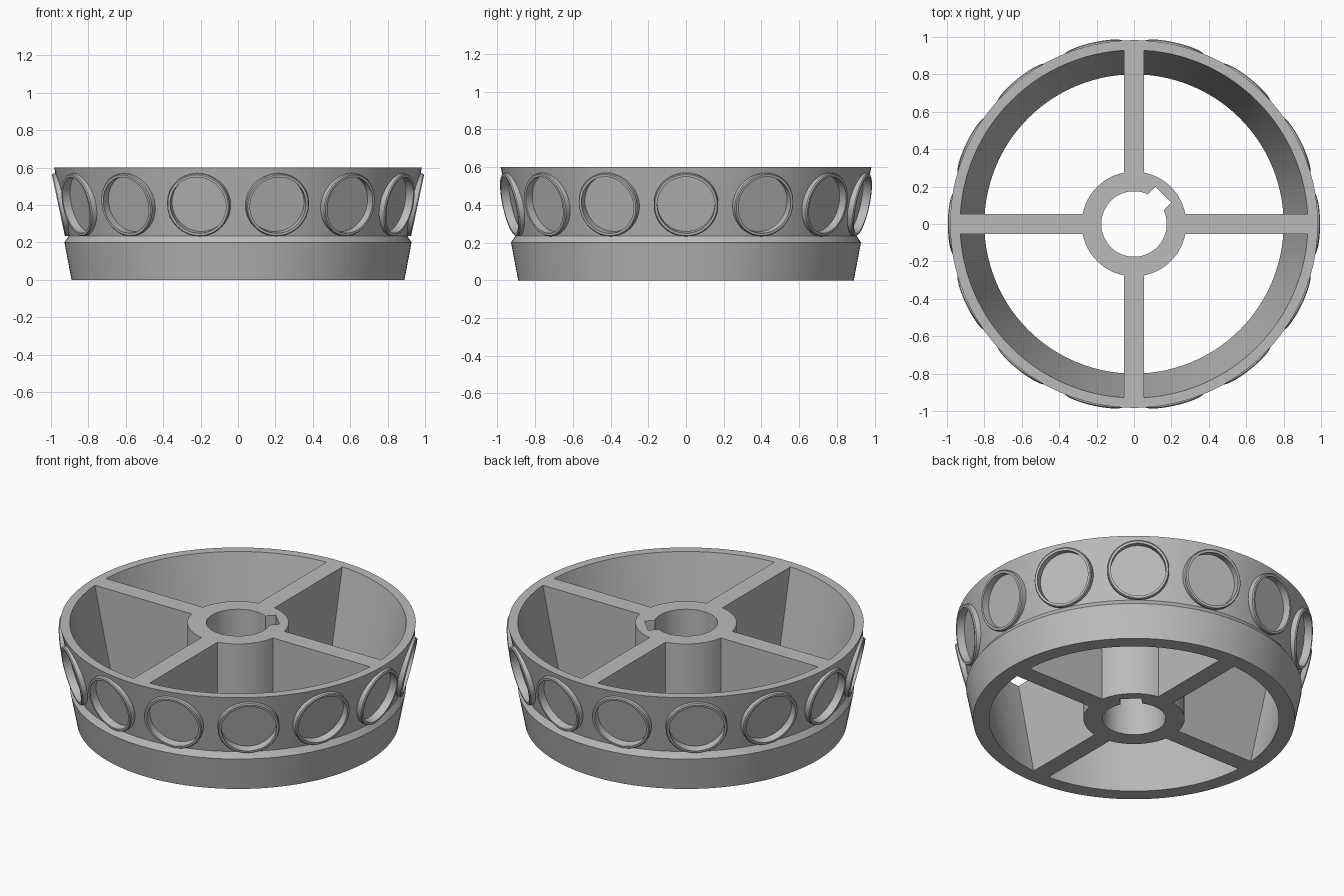
import bpy
import bmesh
from math import cos, sin, pi, radians
from mathutils import Matrix

cube = bpy.data.objects.get("Cube")
if cube:
    bpy.data.objects.remove(cube, do_unlink=True)

HEIGHT = 0.6
RING_COUNT = 14
TILT = radians(12)

grey = bpy.data.materials.new("plain grey")
grey.use_nodes = True
grey.diffuse_color = (0.5, 0.5, 0.5, 1)
grey.node_tree.nodes["Principled BSDF"].inputs["Base Color"].default_value = (0.5, 0.5, 0.5, 1)


def make_object(name, bm, matrix=Matrix()):
    bmesh.ops.recalc_face_normals(bm, faces=bm.faces)
    mesh = bpy.data.meshes.new(name)
    bm.to_mesh(mesh)
    bm.free()
    mesh.materials.append(grey)
    obj = bpy.data.objects.new(name, mesh)
    obj.matrix_world = matrix
    bpy.context.collection.objects.link(obj)
    return obj


def lathe(name, profile, segments, hollow=False, matrix=Matrix()):
    """Spin (radius, z) points; hollow closes the profile, otherwise cap both ends."""
    bm = bmesh.new()
    loops = [[bm.verts.new((r * cos(2 * pi * i / segments), r * sin(2 * pi * i / segments), z))
              for i in range(segments)] for r, z in profile]
    pairs = list(zip(loops, loops[1:]))
    if hollow:
        pairs.append((loops[-1], loops[0]))
    else:
        bm.faces.new(loops[0])
        bm.faces.new(loops[-1])
    for a, b in pairs:
        for i in range(segments):
            j = (i + 1) % segments
            bm.faces.new((a[i], a[j], b[j], b[i]))
    return make_object(name, bm, matrix)


def box(name, size, matrix):
    bm = bmesh.new()
    bmesh.ops.create_cube(bm, size=1)
    bmesh.ops.scale(bm, vec=size, verts=bm.verts)
    return make_object(name, bm, matrix)


def cut(target, cutter):
    mod = target.modifiers.new("cut", 'BOOLEAN')
    mod.operation = 'DIFFERENCE'
    mod.solver = 'EXACT'
    mod.object = cutter
    with bpy.context.temp_override(object=target, active_object=target):
        bpy.ops.object.modifier_apply(modifier=mod.name)
    bpy.data.objects.remove(cutter, do_unlink=True)


def smooth(obj):
    bpy.ops.object.select_all(action='DESELECT')
    obj.select_set(True)
    bpy.context.view_layer.objects.active = obj
    bpy.ops.object.shade_smooth_by_angle(angle=radians(25))


# Solid wheel with a lower band, a small ledge and a flared upper band
wheel = lathe("spoked_wheel", [(0.89, 0), (0.928, 0.2), (0.905, 0.235), (0.983, HEIGHT)], 112)

# Tapered opening, leaving the four spokes and the hub standing
slope = (0.93 - 0.80) / HEIGHT
opening = lathe("opening_cutter", [(0.80 - 0.1 * slope, -0.1), (0.93 + 0.1 * slope, HEIGHT + 0.1)], 112)
middle = Matrix.Translation((0, 0, HEIGHT / 2))
for turn in (0, pi / 2):
    cut(opening, box("spoke_space", (3, 0.108, 2), middle @ Matrix.Rotation(turn, 4, 'Z')))
cut(opening, lathe("hub_space", [(0.28, -1), (0.28, 2)], 64))
cut(wheel, opening)

# Axle bore with a keyway
cut(wheel, lathe("bore_cutter", [(0.175, -0.1), (0.175, HEIGHT + 0.1)], 64))
cut(wheel, box("keyway_cutter", (0.125, 0.12, 2),
               middle @ Matrix.Rotation(pi / 4, 4, 'Z') @ Matrix.Translation((0.16, 0, 0))))

# Round pockets with raised rims around the upper band
for n in range(RING_COUNT):
    place = (Matrix.Rotation(2 * pi * n / RING_COUNT, 4, 'Z')
             @ Matrix.Translation((0.941, 0, 0.403))
             @ Matrix.Rotation(pi / 2 + TILT, 4, 'Y'))
    cut(wheel, lathe("pocket_cutter", [(0.16, -0.025), (0.16, 0.1)], 48, matrix=place))
    rim = lathe(f"pocket_rim_{n + 1}", [(0.153, -0.03), (0.171, -0.03), (0.171, 0.014),
                                        (0.166, 0.02), (0.153, 0.02)], 48, True, place)
    smooth(rim)
smooth(wheel)
